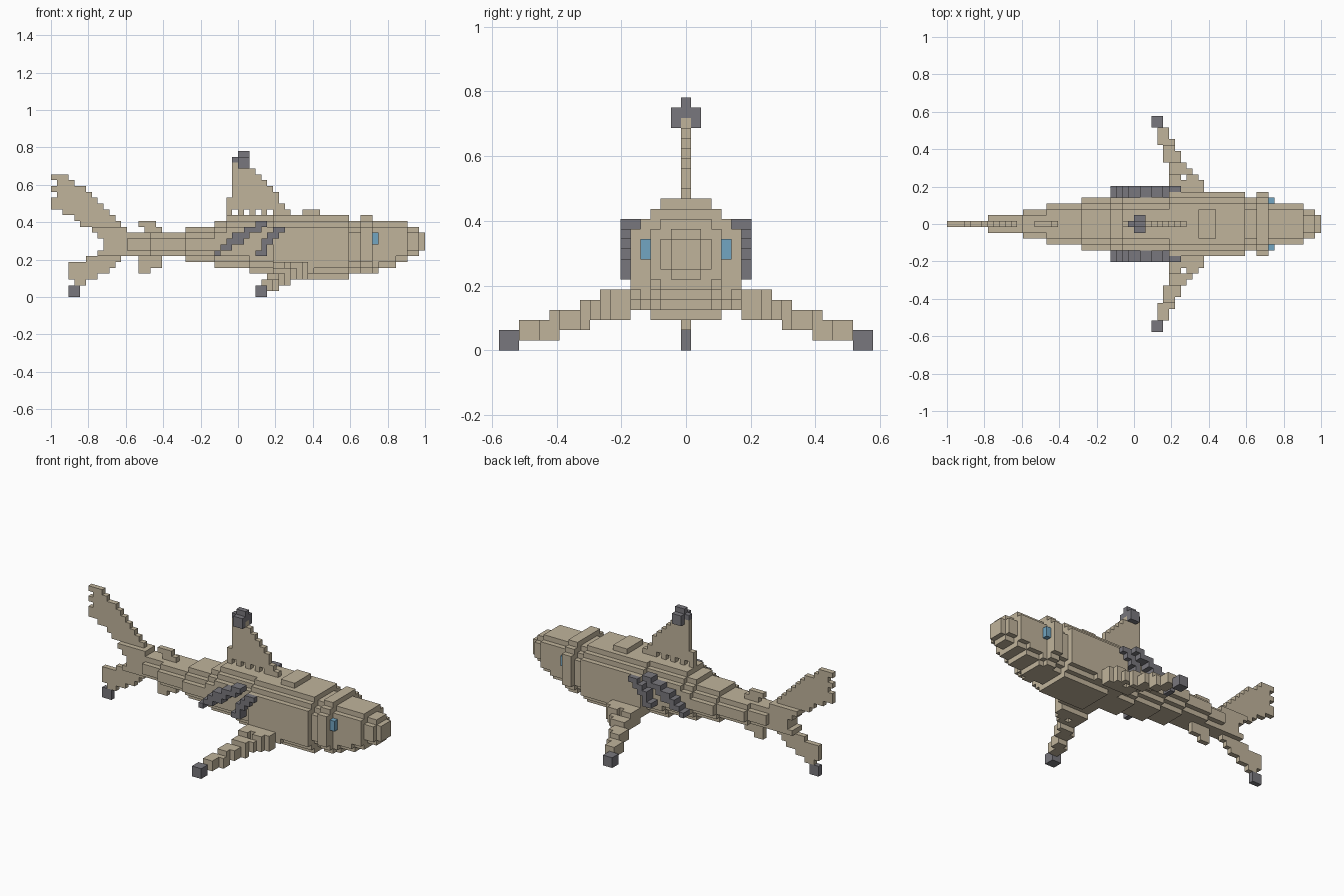
import bpy, bmesh
from mathutils import Vector

CELL = 1 / 32

old = bpy.data.objects.get("Cube")
if old:
    bpy.data.objects.remove(old, do_unlink=True)


def material(name, color):
    m = bpy.data.materials.new(name)
    m.use_nodes = True
    m.diffuse_color = (*color, 1)
    m.node_tree.nodes["Principled BSDF"].inputs["Base Color"].default_value = (*color, 1)
    return m


SAND = material("sand", (0.53, 0.455, 0.33))
GREY = material("dark grey", (0.19, 0.185, 0.205))
BLUE = material("eye blue", (0.17, 0.38, 0.54))


def block(i, j, k):
    """All cells in three half-open ranges."""
    return {(a, b, c) for a in range(*i) for b in range(*j) for c in range(*k)}


def mirror(cells):
    return cells | {(i, -j, k) for i, j, k in cells}


def inside(u, v, poly):
    hit = False
    for (a, b), (c, d) in zip(poly, poly[1:] + poly[:1]):
        if (b > v) != (d > v) and u < a + (v - b) * (c - a) / (d - b):
            hit = not hit
    return hit


def fill(poly, rows):
    """Grid squares whose centre is in the outline; rows spans the second axis."""
    return {(i, r) for i in range(64) for r in range(*rows)
            if inside(-1 + (i + 0.5) * CELL, (r + 0.5) * CELL, poly)}


def build(name, cells, mat):
    """Stepped solid: one square face wherever a cell meets the open air."""
    bm = bmesh.new()
    verts = {}

    def corner(p):
        key = tuple(p)
        if key not in verts:
            verts[key] = bm.verts.new((-1 + p[0] * CELL, (p[1] - 0.5) * CELL, p[2] * CELL))
        return verts[key]

    axes = [Vector((1, 0, 0)), Vector((0, 1, 0)), Vector((0, 0, 1))]
    for cell in sorted(cells):
        base = Vector(cell)
        for n in range(3):
            u, v = axes[(n + 1) % 3], axes[(n + 2) % 3]
            for side in (0, 1):
                step = axes[n] * (1 if side else -1)
                if tuple(int(q) for q in base + step) in cells:
                    continue
                o = base + axes[n] * side
                ring = [o, o + u, o + u + v, o + v]
                if not side:
                    ring.reverse()
                bm.faces.new([corner([int(q) for q in p]) for p in ring])
    mesh = bpy.data.meshes.new(name)
    bm.to_mesh(mesh)
    bm.free()
    mesh.materials.append(mat)
    obj = bpy.data.objects.new(name, mesh)
    bpy.context.collection.objects.link(obj)


# Body: start column, half width, bottom row, top row for each section
SECTIONS = [(13, 2, 7, 11), (17, 3, 7, 11), (23, 4, 6, 12), (28, 4, 5, 13),
            (30, 4, 5, 14), (34, 4, 4, 14), (38, 5, 4, 14), (41, 5, 3, 14),
            (51, 4, 4, 13), (53, 5, 4, 14), (55, 3, 4, 13), (56, 3, 5, 13),
            (59, 3, 6, 13), (61, 2, 7, 12), (63, 1, 8, 11), (64, 0, 0, 0)]
body = set()
for (start, half, low, top), nxt in zip(SECTIONS, SECTIONS[1:]):
    for r in range(low, top):
        depth = min(r - low, top - 1 - r)
        w = half - max(0, min(2, half // 2) - depth)
        body |= block((start, nxt[0]), (-w, w + 1), (r, r + 1))
body |= block((43, 46), (-2, 3), (14, 15))
build("body", body, SAND)

# Dorsal fin with small gaps at its root
dorsal = {(i, 0, r) for i, r in fill(
    [(-.06, .4), (-.06, .53), (-.03, .54), (-.03, .72), (.06, .72), (.28, .46), (.28, .4)], (13, 24))}
dorsal -= {(i, 0, 14) for i in (31, 33, 35, 37)}
build("dorsal_fin", dorsal, SAND)
tip = block((32, 34), (-1, 2), (22, 24)) | block((32, 34), (0, 1), (24, 25)) | {(31, 0, 23)}
build("dorsal_tip", tip - {(32, 0, 22), (33, 0, 22)}, GREY)

# Tail lobes, thicker near the root
upper = fill([(-1, .66), (-.94, .66), (-.78, .55), (-.6, .37), (-.6, .25),
              (-.70, .26), (-.8, .37), (-.92, .45), (-1, .48)], (7, 22))
upper -= {(0, 19), (0, 17)}
lower = fill([(-.91, .17), (-.75, .22), (-.68, .29), (-.6, .29), (-.6, .21),
              (-.7, .14), (-.8, .08), (-.84, .05), (-.88, .05)], (1, 10))


def thicken(lobe):
    return {(i, j, r) for i, r in lobe for j in (-1, 0, 1)
            if j == 0 or (i >= 7 and 7 <= r < 12)}


build("tail_upper_lobe", thicken(upper), SAND)
build("tail_lower_lobe", thicken(lower) - block((3, 5), (0, 1), (0, 2)), SAND)
build("tail_tip", block((3, 5), (0, 1), (0, 2)), GREY)

# Small rear fins above and below
build("rear_upper_fin", block((15, 18), (0, 1), (12, 13)) | block((16, 19), (0, 1), (11, 12)), SAND)
build("rear_lower_fin", block((15, 17), (0, 1), (4, 5)) | block((15, 19), (0, 1), (5, 7)), SAND)

# Pectoral fins step down and back towards dark tips
pectoral = set()
for i, j in fill([(.40, .12), (.39, .2), (.33, .28), (.27, .35), (.17, .53), (.12, .53),
                  (.15, .39), (.2, .25), (.19, .12)], (4, 17)):
    top = 6 - (j > 8) - (j > 10) - (j > 13)
    low = 3 + (j < 6) - (j > 9) - (j > 12)
    pectoral |= block((i, i + 1), (j, j + 1), (low, top))
pectoral -= block((40, 41), (8, 9), (0, 8))
tips = block((35, 37), (17, 19), (0, 2))
flip = lambda cells: {(i, -j, k) for i, j, k in cells}
for side, turn in (("left", set), ("right", flip)):
    build(side + "_pectoral_fin", turn(pectoral), SAND)
    build(side + "_pectoral_tip", turn(tips), GREY)

# Slanted gill marks: row, first column, end column
GILLS = {"rear": [(7, 28, 29), (8, 29, 31), (9, 30, 33), (10, 31, 34), (11, 33, 36), (12, 35, 37)],
         "front": [(7, 35, 37), (8, 36, 37), (9, 36, 38), (10, 37, 39), (11, 38, 40)]}
for name, rows in GILLS.items():
    cells = set()
    for r, a, b in rows:
        cells |= block((a, b), (5, 7), (r, r + 1))
    build(name + "_gills", mirror(cells), GREY)

# Eyes
build("eyes", mirror(block((55, 56), (4, 5), (9, 11))), BLUE)
